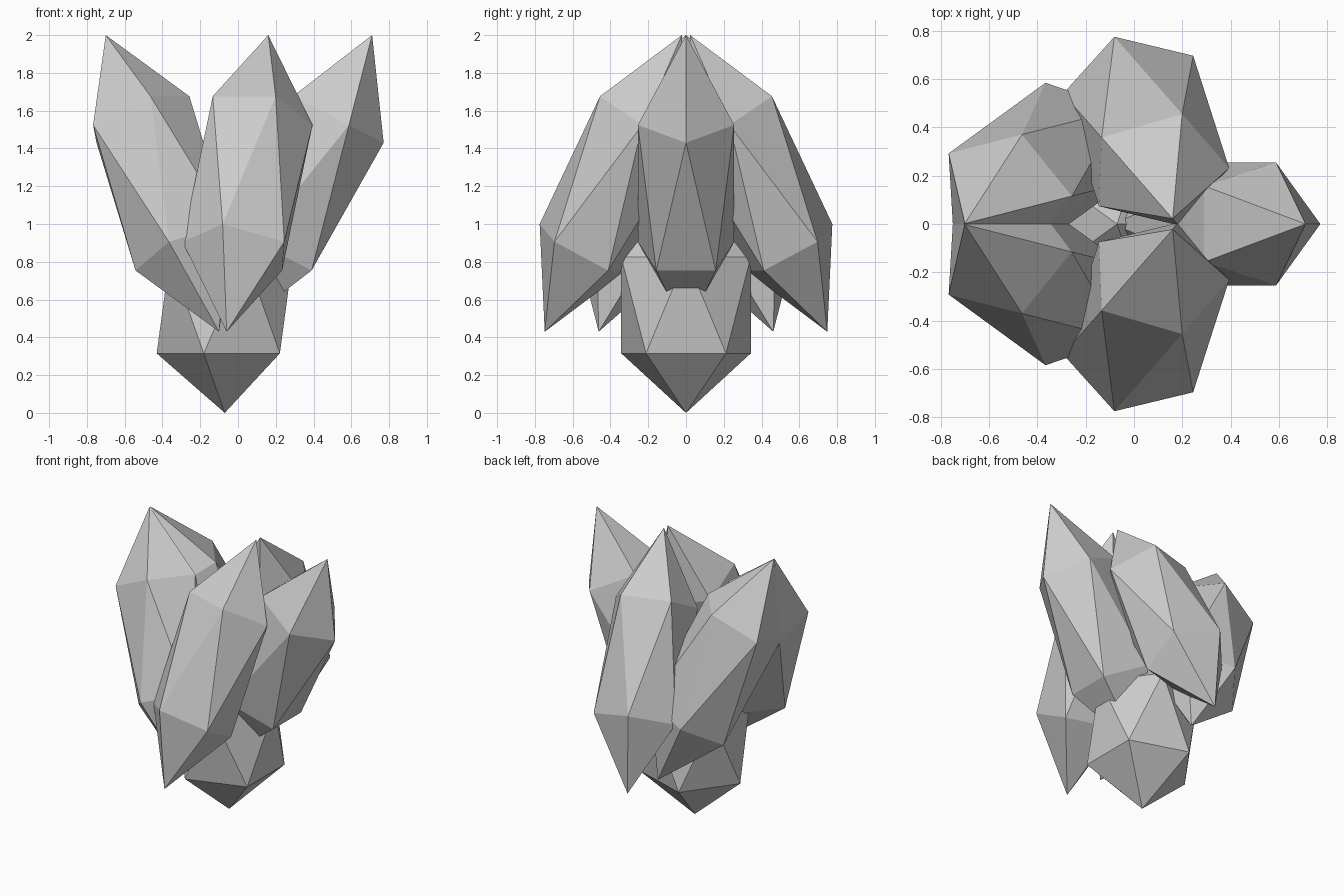
import bpy
import bmesh
from math import radians
from mathutils import Matrix, Vector

cube = bpy.data.objects.get("Cube")
if cube:
    bpy.data.objects.remove(cube, do_unlink=True)

# Single pale stone colour
stone = bpy.data.materials.new("pale_grey_stone")
stone.use_nodes = True
colour = (0.6, 0.6, 0.6, 1)
stone.diffuse_color = colour
stone.node_tree.nodes["Principled BSDF"].inputs["Base Color"].default_value = colour


def shard(name, centre, side_a, side_b, axis):
    """Icosahedron stretched along three half-axis vectors."""
    bm = bmesh.new()
    bmesh.ops.create_icosphere(bm, subdivisions=1, radius=1)
    for v in bm.verts:
        x, y, z = v.co
        v.co = Vector(centre) + side_a * x + side_b * y + axis * z
    bmesh.ops.recalc_face_normals(bm, faces=bm.faces)
    mesh = bpy.data.meshes.new(name)
    bm.to_mesh(mesh)
    bm.free()
    mesh.materials.append(stone)
    bpy.context.collection.objects.link(bpy.data.objects.new(name, mesh))


# Upright core
shard("core_crystal", (-0.07, 0, 0.57),
      Vector((0.403, 0, 0)), Vector((0, 0.403, 0)), Vector((0, 0, 0.57)))

# Tilted outer crystals: name, turn, centre x and y, lean x and y
squash = Matrix.Diagonal((1, 0.9, 1))


def outer_crystal(name, turn, x, y, lean_x, lean_y):
    frame = squash @ Matrix.Rotation(radians(turn), 3, "Z")
    shard(name, (x, y, 1.215),
          frame @ Vector((0.297, 0, -0.152)), frame @ Vector((0, 0.333, 0)),
          Vector((lean_x, lean_y, 0.785)))


outer_crystal("left_crystal", 0, 0.34, 0, 0.37, 0)
for end, s in (("front", 1), ("back", -1)):
    outer_crystal(end + "_crystal", 72 * s, 0.05, -0.385 * s, 0.11, 0.363 * s)
    outer_crystal(end + "_right_crystal", 144 * s, -0.4, -0.232 * s, -0.3, 0.23 * s)
